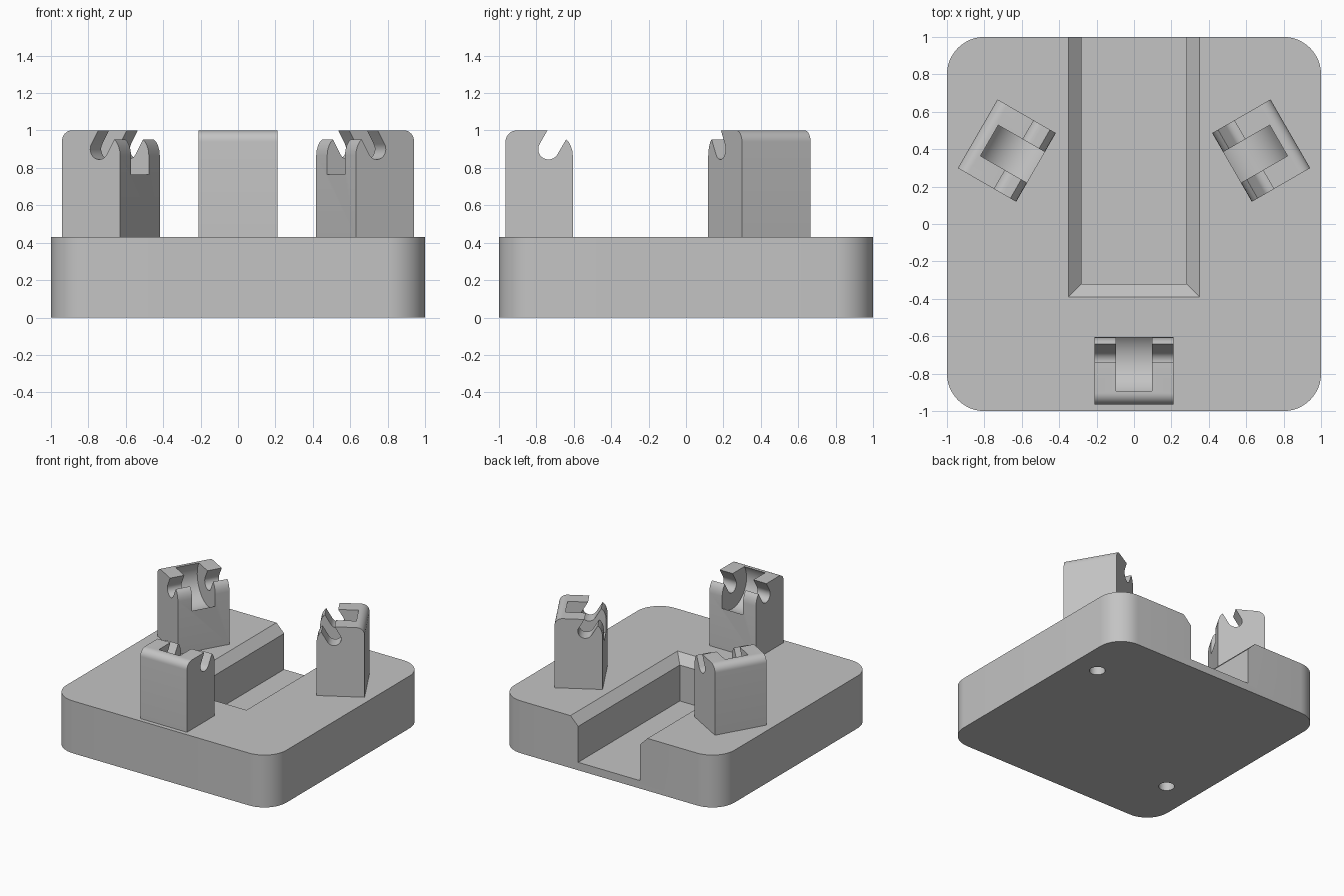
import bpy
import bmesh
from math import cos, sin, radians, pi
from mathutils import Matrix, Vector

if "Cube" in bpy.data.objects:
    bpy.data.objects.remove(bpy.data.objects["Cube"])

grey = bpy.data.materials.new("light_grey")
grey.use_nodes = True
GREY = (0.55, 0.55, 0.55, 1)
grey.diffuse_color = GREY
grey.node_tree.nodes["Principled BSDF"].inputs["Base Color"].default_value = GREY

BASE_TOP = 0.43


def arc(cx, cy, r, start, end, steps=12):
    angles = [radians(start + (end - start) * i / steps) for i in range(steps + 1)]
    return [(cx + r * cos(a), cy + r * sin(a)) for a in angles]


def loft(name, loops):
    """Closed solid through matching loops of 3D points."""
    bm = bmesh.new()
    rings = [[bm.verts.new(p) for p in loop] for loop in loops]
    n = len(rings[0])
    for low, high in zip(rings, rings[1:]):
        for i in range(n):
            j = (i + 1) % n
            bm.faces.new((low[i], low[j], high[j], high[i]))
    bm.faces.new(rings[0][::-1])
    bm.faces.new(rings[-1])
    bmesh.ops.recalc_face_normals(bm, faces=bm.faces)
    mesh = bpy.data.meshes.new(name)
    bm.to_mesh(mesh)
    bm.free()
    mesh.materials.append(grey)
    obj = bpy.data.objects.new(name, mesh)
    bpy.context.collection.objects.link(obj)
    return obj


def prism_z(name, outline, z0, z1):
    return loft(name, [[(x, y, z) for x, y in outline] for z in (z0, z1)])


def prism_x(name, outline, half):
    return loft(name, [[(x, y, z) for y, z in outline] for x in (-half, half)])


def cut(obj, cutters):
    """Subtract the cutters, bake the result and remove them."""
    for cutter in cutters:
        cutter.hide_render = True
        mod = obj.modifiers.new("cut", 'BOOLEAN')
        mod.operation = 'DIFFERENCE'
        mod.solver = 'EXACT'
        mod.object = cutter
    bpy.context.view_layer.update()
    graph = bpy.context.evaluated_depsgraph_get()
    baked = bpy.data.meshes.new_from_object(obj.evaluated_get(graph))
    obj.modifiers.clear()
    obj.data = baked
    for cutter in cutters:
        bpy.data.objects.remove(cutter)


def smooth(obj):
    bpy.ops.object.select_all(action='DESELECT')
    obj.select_set(True)
    bpy.context.view_layer.objects.active = obj
    bpy.ops.object.shade_smooth_by_angle(angle=radians(30))


# Base plate with rounded corners
outline = []
for k, (sx, sy) in enumerate([(1, 1), (-1, 1), (-1, -1), (1, -1)]):
    outline += arc(0.8 * sx, 0.8 * sy, 0.2, 90 * k, 90 * k + 90)
base = prism_z("base_plate", outline, 0, BASE_TOP)


# Channel open at the back, with a bevelled rim
def channel_loop(grow, z):
    w, front = 0.28 + grow, -0.32 - grow
    return [(-w, front, z), (w, front, z), (w, 1.2, z), (-w, 1.2, z)]


channel = loft("channel_cutter", [channel_loop(0, 0.065), channel_loop(0, 0.36),
                                  channel_loop(0.1, 0.46)])

# Two blind holes underneath
holes = [prism_z("hole_cutter", arc(x, y, 0.06, 0, 345, 23), -0.1, 0.25)
         for x, y in [(0.78, 0.5), (-0.74, -0.5)]]
cut(base, [channel] + holes)
smooth(base)

# Post side profile: rounded outer edge, slanted round-bottomed slot, inner prong
SLOT = (-0.735, 0.9)
profile = [(-0.605, BASE_TOP), (-0.965, BASE_TOP)]
profile += arc(-0.905, 0.94, 0.06, 180, 90, 8)
profile += [(-0.741, 1.0)]
profile += arc(*SLOT, 0.055, 150, 330, 16)
profile += [(-0.641, 0.952), (-0.627, 0.938), (-0.616, 0.918), (-0.608, 0.893), (-0.605, 0.865)]

# Three posts around the centre, each with a round pocket in the middle
for name, turn in [("front_post", 0), ("left_post", 120), ("right_post", 240)]:
    post = prism_x(name, profile, 0.212)
    pocket = prism_x("pocket_cutter", arc(*SLOT, 0.187, 0, 354.375, 63), 0.095)
    cut(post, [pocket])
    post.data.transform(Matrix.Rotation(radians(turn), 4, 'Z'))
    smooth(post)
